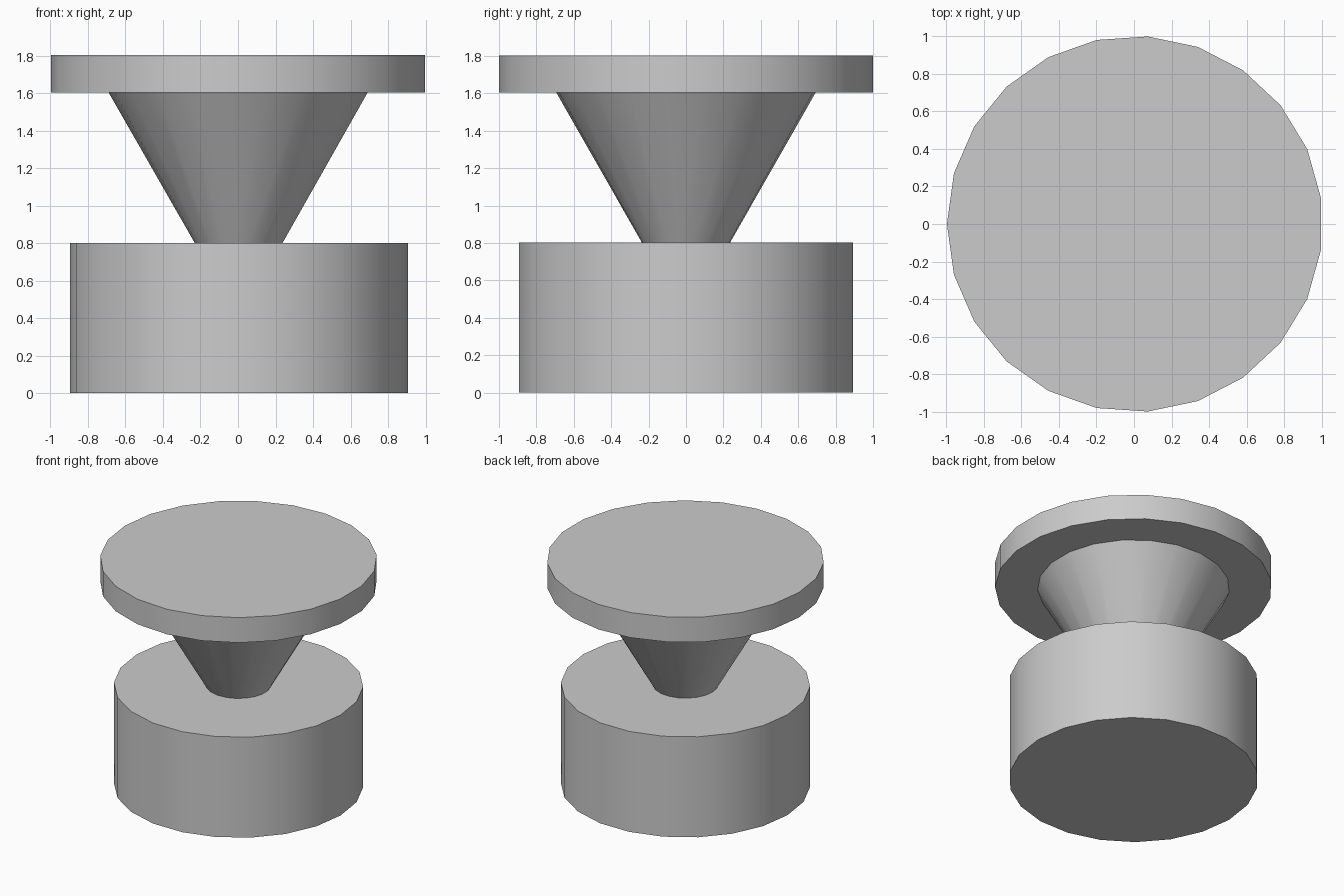
import bpy, bmesh, math

cube = bpy.data.objects.get("Cube")
if cube:
    bpy.data.objects.remove(cube, do_unlink=True)

# Single grey material
grey = bpy.data.materials.new("plain_grey")
grey.use_nodes = True
colour = (0.6, 0.6, 0.6, 1)
grey.diffuse_color = colour
grey.node_tree.nodes["Principled BSDF"].inputs["Base Color"].default_value = colour

CENTRE_X = 0.0047  # centres the odd-sided top plate


def frustum(name, sides, r_low, r_high, z_low, z_high):
    """Capped round part with its first corner on the -x side."""
    bm = bmesh.new()
    rings = []
    for r, z in ((r_low, z_low), (r_high, z_high)):
        ring = []
        for i in range(sides):
            a = math.pi + math.tau * i / sides
            ring.append(bm.verts.new((r * math.cos(a), r * math.sin(a), z)))
        rings.append(ring)
    low, high = rings
    bm.faces.new(low[::-1])
    bm.faces.new(high)
    for i in range(sides):
        j = (i + 1) % sides
        bm.faces.new((low[i], low[j], high[j], high[i]))
    mesh = bpy.data.meshes.new(name)
    bm.to_mesh(mesh)
    bm.free()
    mesh.materials.append(grey)
    obj = bpy.data.objects.new(name, mesh)
    obj.location.x = CENTRE_X
    bpy.context.collection.objects.link(obj)
    bpy.ops.object.select_all(action="DESELECT")
    obj.select_set(True)
    bpy.context.view_layer.objects.active = obj
    bpy.ops.object.shade_smooth_by_angle(angle=math.radians(30))
    return obj


# Drum base, flaring neck and flat top plate
frustum("base", 22, 0.902, 0.902, 0, 0.802)
frustum("neck", 21, 0.236, 0.695, 0.802, 1.604)
frustum("top_plate", 23, 1.0023, 1.0023, 1.604, 1.804)
